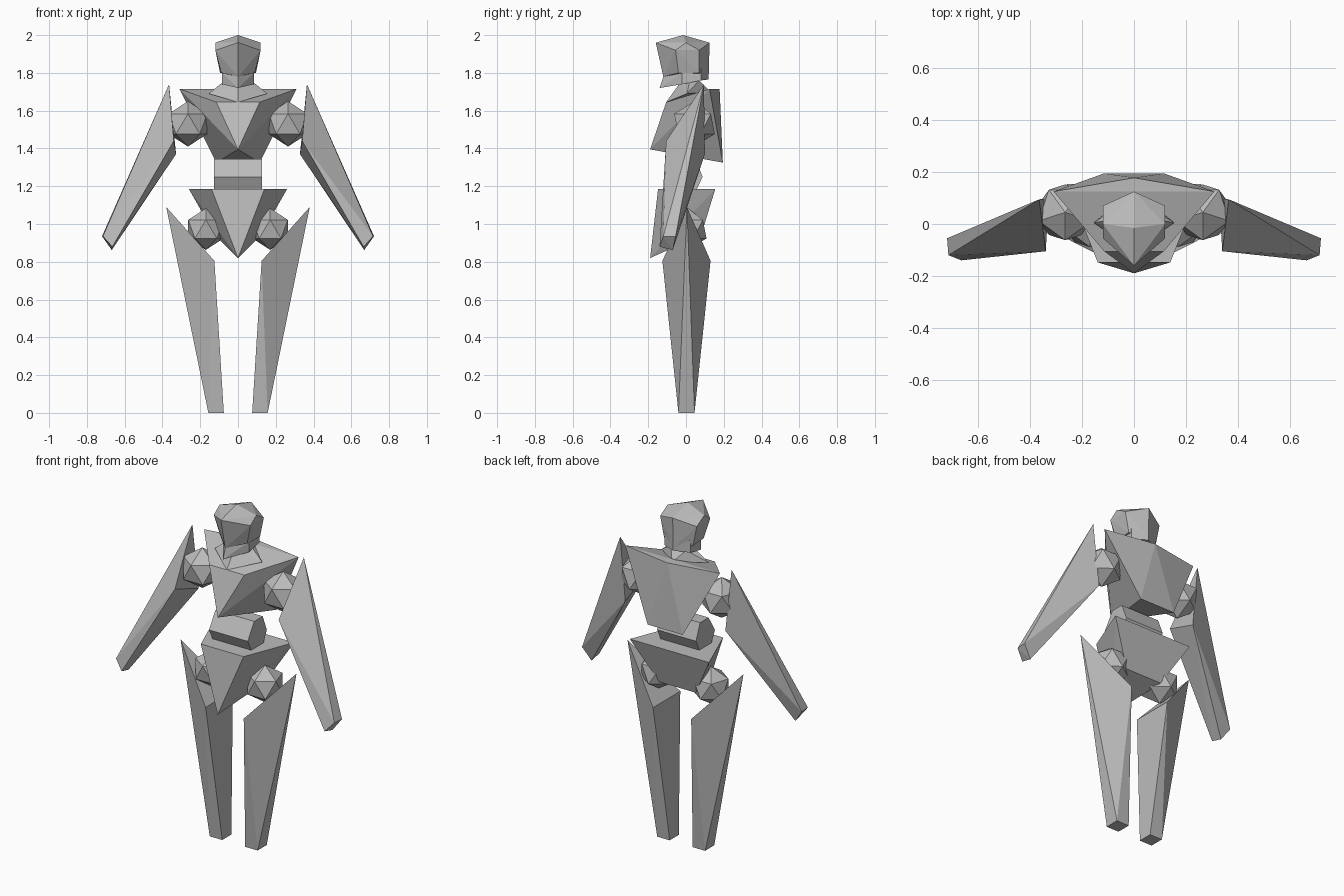
import bpy, bmesh, math
from mathutils import Matrix, Vector

cube = bpy.data.objects.get("Cube")
if cube:
    bpy.data.objects.remove(cube, do_unlink=True)

grey = bpy.data.materials.new("matte_grey")
grey.use_nodes = True
grey.diffuse_color = (0.5, 0.5, 0.5, 1)
shader = next(n for n in grey.node_tree.nodes if n.type == 'BSDF_PRINCIPLED')
shader.inputs["Base Color"].default_value = grey.diffuse_color


def finish(name, bm):
    """Turn a bmesh into a flat shaded grey object."""
    bmesh.ops.recalc_face_normals(bm, faces=bm.faces)
    mesh = bpy.data.meshes.new(name)
    bm.to_mesh(mesh)
    bm.free()
    mesh.materials.append(grey)
    part = bpy.data.objects.new(name, mesh)
    bpy.context.collection.objects.link(part)
    return part


def hull(name, points):
    """Faceted convex block around the given corners."""
    bm = bmesh.new()
    for point in points:
        bm.verts.new(point)
    result = bmesh.ops.convex_hull(bm, input=bm.verts[:])
    loose = [v for v in bm.verts if not v.link_faces]
    bmesh.ops.delete(bm, geom=loose, context='VERTS')
    bmesh.ops.dissolve_limit(bm, angle_limit=math.radians(3),
                             verts=bm.verts[:], edges=bm.edges[:])
    return finish(name, bm)


def symmetric_hull(name, middle, sides):
    """Block from centre line corners (y, z) and mirrored corners (x, y, z)."""
    points = [(0, y, z) for y, z in middle]
    for x, y, z in sides:
        points += [(x, y, z), (-x, y, z)]
    return hull(name, points)


def joint(name, centre, radius):
    """Twenty sided ball with one upper corner facing forward."""
    bm = bmesh.new()
    bmesh.ops.create_icosphere(
        bm, subdivisions=1, radius=radius,
        matrix=Matrix.Translation(Vector(centre)) @ Matrix.Rotation(-math.pi / 2, 4, 'Z'))
    return finish(name, bm)


# Head with its jaw and neck
symmetric_hull("head",
               middle=[(-0.015, 2.0), (-0.16, 1.96), (0.125, 1.96),
                       (-0.12, 1.78), (0.12, 1.78)],
               sides=[(0.12, 0, 1.96), (0.12, -0.055, 1.92), (0.12, 0.07, 1.92),
                      (0.088, -0.04, 1.8), (0.095, 0.07, 1.8)])
symmetric_hull("jaw",
               middle=[(-0.14, 1.72), (-0.12, 1.78), (0.12, 1.765), (0.12, 1.83)],
               sides=[(0.085, -0.02, 1.74), (0.085, -0.02, 1.8),
                      (0.085, 0.08, 1.76), (0.085, 0.08, 1.83)])
symmetric_hull("neck",
               middle=[(-0.105, 1.645), (0.13, 1.7), (-0.03, 1.75)],
               sides=[(0.155, 0.005, 1.69), (0.07, 0.02, 1.76), (0.05, 0.07, 1.76)])

# Trunk
symmetric_hull("chest",
               middle=[(-0.19, 1.395), (0.178, 1.715)],
               sides=[(0.31, 0.125, 1.715), (0.115, -0.105, 1.645),
                      (0.115, 0.195, 1.325)])
symmetric_hull("waist", middle=[],
               sides=[(0.127, y, z) for y, z in
                      [(-0.09, 1.25), (-0.03, 1.345), (0.05, 1.345),
                       (0.088, 1.25), (0.05, 1.17), (-0.05, 1.17)]])
symmetric_hull("pelvis",
               middle=[(-0.19, 0.82)],
               sides=[(0.26, 0.155, 1.185), (0.14, -0.148, 1.185),
                      (0.12, 0.08, 0.94)])

# Limbs: a pointed outer top, an inner edge and a square end
for side, s in (("left", 1), ("right", -1)):
    joint(side + "_shoulder", (s * 0.265, 0.045, 1.53), 0.12)
    joint(side + "_hip", (s * 0.17, 0.01, 0.973), 0.11)
    arm = [(0.365, 0.095, 1.74), (0.34, -0.105, 1.44), (0.328, 0.1, 1.37),
           (0.715, -0.12, 0.935), (0.72, -0.055, 0.935),
           (0.665, -0.14, 0.88), (0.668, -0.07, 0.862)]
    leg = [(0.38, 0.005, 1.09), (0.125, -0.125, 0.805), (0.125, 0.13, 0.805)]
    leg += [(x, y, 0) for x in (0.075, 0.157) for y in (-0.04, 0.045)]
    for limb, corners in (("arm", arm), ("leg", leg)):
        hull(side + "_" + limb, [(s * x, y, z) for x, y, z in corners])
